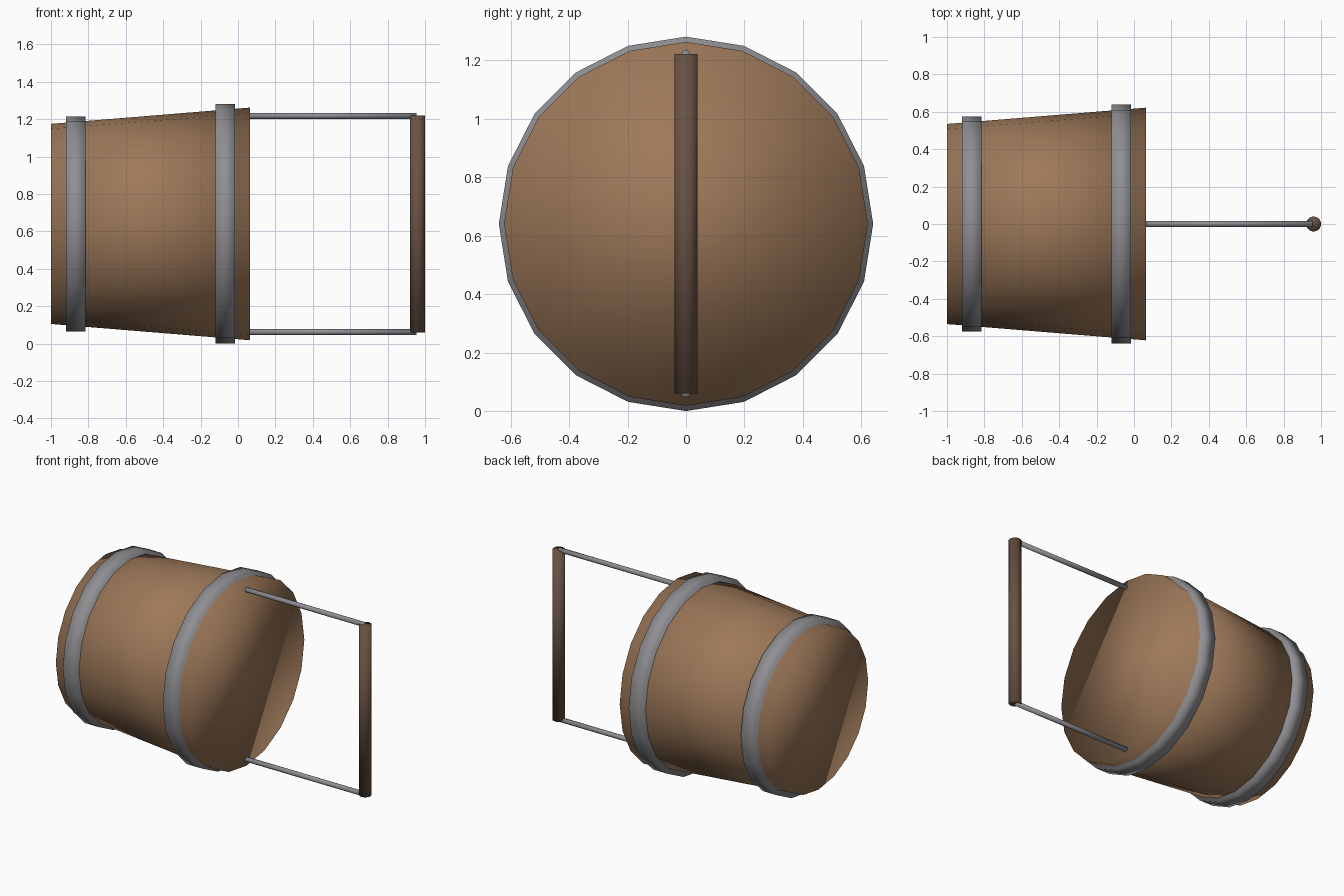
import bpy
from math import pi

cube = bpy.data.objects.get("Cube")
if cube:
    bpy.data.objects.remove(cube, do_unlink=True)

SIDES = 20
MID = 0.64  # height of the bucket axis


def material(name, rgb):
    mat = bpy.data.materials.new(name)
    mat.use_nodes = True
    color = (*rgb, 1.0)
    mat.diffuse_color = color
    mat.node_tree.nodes["Principled BSDF"].inputs["Base Color"].default_value = color
    return mat


wood = material("oak_wood", (0.34, 0.19, 0.10))
dark_wood = material("dark_wood", (0.14, 0.083, 0.056))
steel = material("grey_steel", (0.28, 0.28, 0.30))


def finish(name, mat):
    # Smooth shading runs over the rims too, giving soft rounded ends
    obj = bpy.context.object
    obj.name = name
    obj.data.materials.append(mat)
    bpy.ops.object.shade_smooth()
    return obj


def along_x(name, x0, x1, r0, r1, z, mat):
    """Closed tapered cylinder lying along x, a corner pointing straight up."""
    bpy.ops.mesh.primitive_cone_add(
        vertices=SIDES, radius1=r0, radius2=r1, depth=x1 - x0,
        location=((x0 + x1) / 2, 0, z), rotation=(0, pi / 2, 0))
    return finish(name, mat)


# Tapered body lying on its side
along_x("bucket_body", -1.0, 0.065, 0.535, 0.622, MID, wood)

# Metal hoops
along_x("small_hoop", -0.92, -0.815, 0.575, 0.575, MID, steel)
along_x("large_hoop", -0.12, -0.015, 0.64, 0.64, MID, steel)

# Rods from the wide end to the grip
for name, side in (("upper_rod", 1), ("lower_rod", -1)):
    along_x(name, 0.0, 0.955, 0.016, 0.016, MID + side * 0.578, steel)

# Upright grip
bpy.ops.mesh.primitive_cylinder_add(
    vertices=SIDES, radius=0.04, depth=1.16, location=(0.96, 0, MID))
finish("handle_grip", dark_wood)
